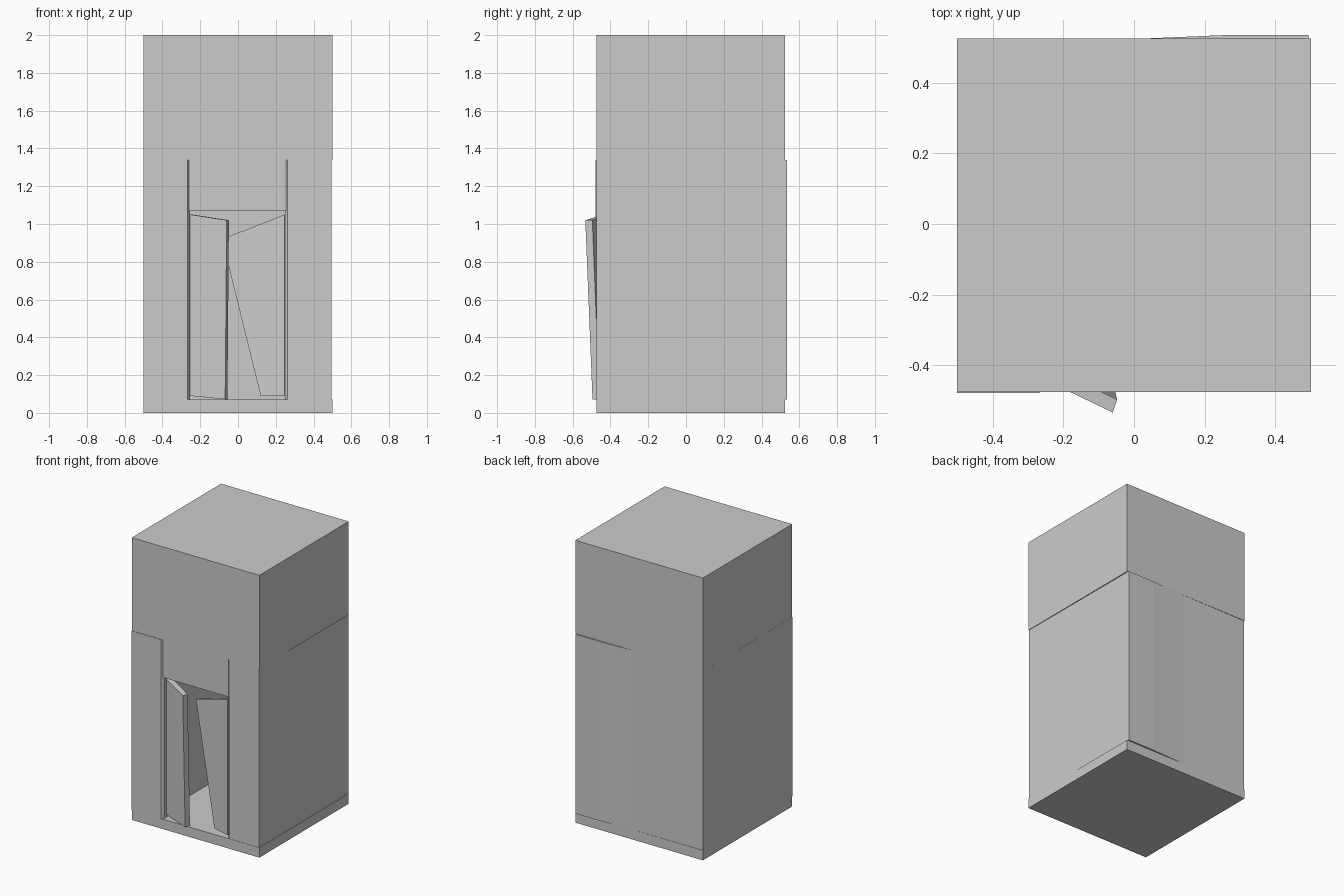
import bpy, bmesh
from mathutils import Vector

if "Cube" in bpy.data.objects:
    bpy.data.objects.remove(bpy.data.objects["Cube"])


def prism(name, outline, offset):
    """Extrude a closed 3D outline along an offset into a solid object."""
    bm = bmesh.new()
    face = bm.faces.new([bm.verts.new(p) for p in outline])
    grown = bmesh.ops.extrude_face_region(bm, geom=[face], use_keep_orig=True)
    moved = [g for g in grown["geom"] if isinstance(g, bmesh.types.BMVert)]
    bmesh.ops.translate(bm, verts=moved, vec=Vector(offset))
    bmesh.ops.recalc_face_normals(bm, faces=bm.faces)
    mesh = bpy.data.meshes.new(name)
    bm.to_mesh(mesh)
    bm.free()
    obj = bpy.data.objects.new(name, mesh)
    bpy.context.collection.objects.link(obj)
    return obj


def box(name, x0, x1, y0, y1, z0, z1):
    plan = [(x0, y0, z0), (x1, y0, z0), (x1, y1, z0), (x0, y1, z0)]
    return prism(name, plan, (0, 0, z1 - z0))


FLOOR, EAVE = 0.07, 1.34

# Base slab and heavy roof block
box("floor_slab", -0.5, 0.5, -0.475, 0.525, 0, FLOOR)
box("roof_block", -0.5, 0.5, -0.475, 0.525, EAVE, 2.0)

# Slightly crooked hollow walls, open at the doorway
plan = [(-0.268, -0.478), (-0.501, -0.478), (-0.500, 0.522), (0.02, 0.524),
        (0.28, 0.535), (0.493, 0.535), (0.496, -0.473), (0.262, -0.473),
        (0.248, -0.46), (0.248, -0.40), (0.32, -0.40), (0.32, 0.36),
        (-0.32, 0.36), (-0.32, -0.40), (-0.255, -0.40), (-0.255, -0.46)]
prism("walls", [(x, y, FLOOR) for x, y in plan], (0, 0, EAVE - FLOOR))

# Recessed panel over the doorway
box("lintel", -0.26, 0.255, -0.468, -0.40, 1.07, EAVE)

# Left door swung outward and sagging
prism("left_door", [(-0.253, -0.44, 0.09), (-0.068, -0.495, 0.072),
                    (-0.06, -0.533, 1.02), (-0.253, -0.44, 1.05)],
      (0.012, 0.037, 0))

# Right door tilted inward
prism("right_door", [(0.247, -0.468, 0.09), (0.12, -0.435, 0.09),
                     (-0.085, -0.35, 0.92), (0.247, -0.468, 1.05)],
      (0.008, 0.025, 0))
